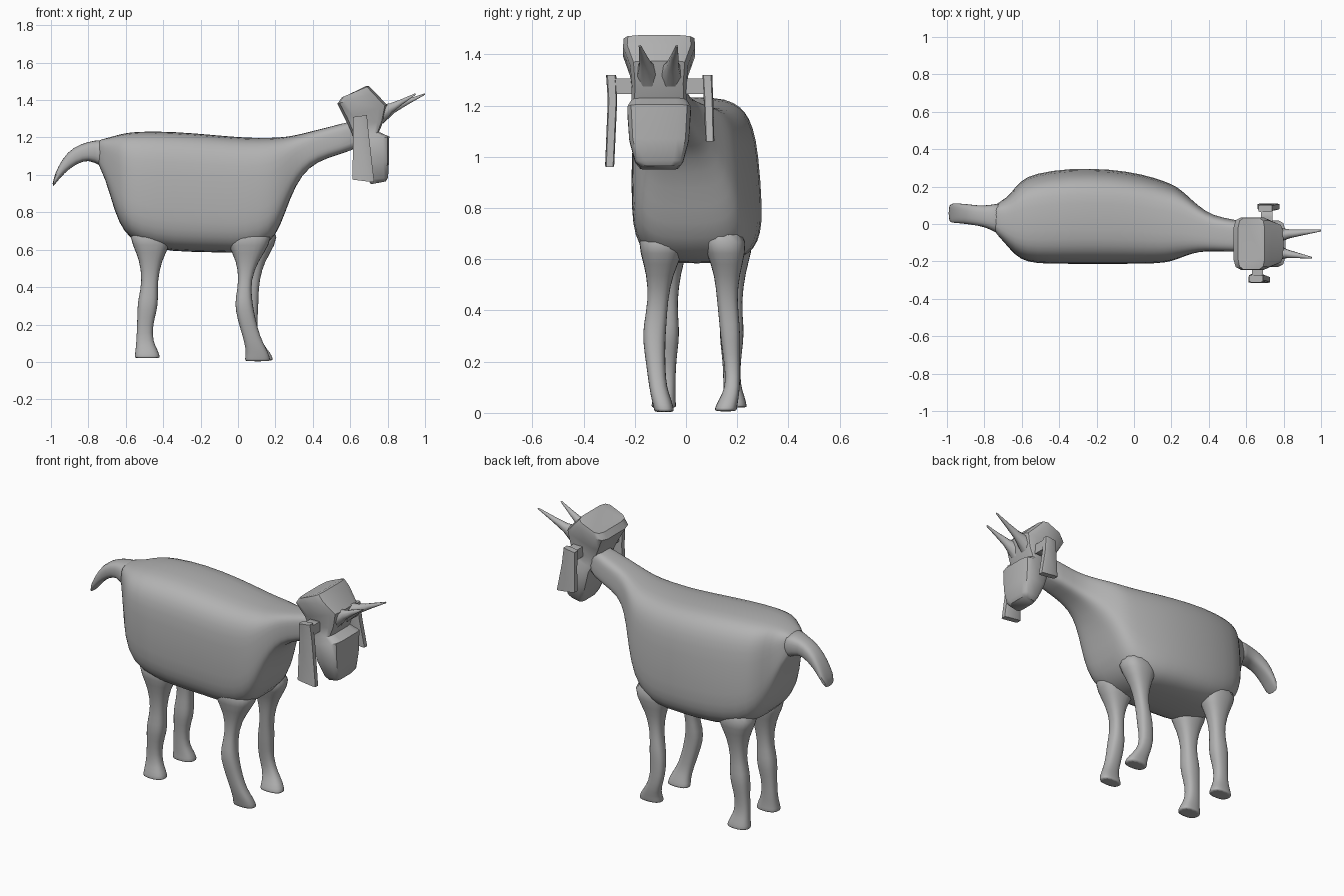
import bpy, bmesh, math
from mathutils import Vector

grey = bpy.data.materials.new("grey coat")
grey.diffuse_color = (0.45, 0.45, 0.45, 1)


def loft(name, rings, n=16, power=2.0, subdiv=1, lean=0.0, angle=60):
    """Skin rings given as two xz edge points plus a y range: (ax, az, bx, bz, y0, y1)."""
    bm = bmesh.new()
    loops = []
    for ax, az, bx, bz, y0, y1 in rings:
        loop = []
        for i in range(n):
            t = 2 * math.pi * (i + 0.5) / n
            c, s = math.cos(t), math.sin(t)
            u = math.copysign(abs(c) ** (2 / power), c)
            v = math.copysign(abs(s) ** (2 / power), s)
            y = (y0 + y1) / 2 + v * (y1 - y0) / 2
            if v > 0:  # one flank may lean inwards towards the top
                y -= lean * (y1 - y0) * (u + 1) / 2 * v
            loop.append(bm.verts.new(((ax + bx) / 2 + u * (bx - ax) / 2, y,
                                      (az + bz) / 2 + u * (bz - az) / 2)))
        loops.append(loop)
    for a, b in zip(loops, loops[1:]):
        for i in range(n):
            j = (i + 1) % n
            bm.faces.new((a[i], a[j], b[j], b[i]))
    bm.faces.new(loops[0])
    bm.faces.new(loops[-1])
    bmesh.ops.recalc_face_normals(bm, faces=bm.faces)
    me = bpy.data.meshes.new(name)
    bm.to_mesh(me)
    bm.free()
    me.materials.append(grey)
    ob = bpy.data.objects.new(name, me)
    bpy.context.collection.objects.link(ob)
    if subdiv:
        m = ob.modifiers.new("smooth", 'SUBSURF')
        m.levels = m.render_levels = subdiv
    bpy.ops.object.select_all(action='DESELECT')
    ob.select_set(True)
    bpy.context.view_layer.objects.active = ob
    bpy.ops.object.shade_smooth_by_angle(angle=math.radians(angle))
    return ob


# Trunk and neck: x, bottom, top, y range
trunk = [
    (-0.76, 1.07, 1.185, -0.03, 0.10), (-0.71, 0.99, 1.195, -0.08, 0.13),
    (-0.66, 0.80, 1.21, -0.14, 0.17), (-0.61, 0.69, 1.225, -0.19, 0.25),
    (-0.53, 0.62, 1.235, -0.215, 0.29), (-0.35, 0.585, 1.235, -0.215, 0.32),
    (-0.12, 0.585, 1.215, -0.215, 0.315), (0.05, 0.575, 1.20, -0.215, 0.285),
    (0.17, 0.625, 1.20, -0.21, 0.245), (0.23, 0.73, 1.203, -0.19, 0.215),
    (0.28, 0.88, 1.208, -0.17, 0.17), (0.34, 1.00, 1.22, -0.15, 0.11),
    (0.42, 1.07, 1.24, -0.145, 0.05), (0.54, 1.11, 1.27, -0.15, 0.03),
    (0.68, 1.15, 1.31, -0.15, 0.00)]
loft("body", [(x, z0, x, z1, y0, y1) for x, z0, z1, y0, y1 in trunk],
     n=20, power=3.6, lean=0.09)

# Drooping tail
loft("tail", [
    (-1.00, 0.92, -0.985, 0.985, 0.005, 0.11), (-0.955, 0.98, -0.965, 1.04, 0.005, 0.112),
    (-0.90, 1.035, -0.915, 1.125, 0.00, 0.11), (-0.83, 1.075, -0.84, 1.168, -0.01, 0.10),
    (-0.77, 1.075, -0.77, 1.185, -0.025, 0.10), (-0.68, 1.00, -0.68, 1.20, -0.09, 0.13)],
    n=12, power=3)


# Legs: height, x range, y range per ring
def leg(name, rows):
    loft(name, [(x0, z, x1, z, y0, y1) for z, x0, x1, y0, y1 in rows], n=12, power=2.6)


def hind_leg(name, outer, inner, side):
    # inner and outer are y limits at the shank; side points outwards
    def ys(grow, shift=0.0):
        return sorted((outer + side * (grow + shift), inner - side * (grow - shift)))
    leg(name, [
        (0.72, -0.60, -0.34, *ys(0.05)), (0.62, -0.565, -0.36, *ys(0.035)),
        (0.55, -0.53, -0.405, *ys(0.012)), (0.43, -0.512, -0.43, *ys(-0.005)),
        (0.34, -0.535, -0.425, *ys(0.005)), (0.28, -0.54, -0.43, *ys(0.004)),
        (0.20, -0.54, -0.455, *ys(-0.008)), (0.11, -0.545, -0.455, *ys(-0.01)),
        (0.06, -0.55, -0.425, *ys(0.0, 0.01)), (0.025, -0.555, -0.415, *ys(0.005, 0.012)),
        (0.02, -0.555, -0.415, *ys(0.005, 0.012))])


hind_leg("right_hind_leg", -0.12, -0.03, -1)
hind_leg("left_hind_leg", 0.222, 0.135, 1)
leg("right_front_leg", [
    (0.72, -0.10, 0.20, -0.20, 0.02), (0.62, -0.055, 0.17, -0.18, -0.01),
    (0.54, -0.01, 0.11, -0.155, -0.05), (0.44, 0.005, 0.07, -0.148, -0.07),
    (0.34, -0.015, 0.075, -0.168, -0.075), (0.28, -0.017, 0.085, -0.17, -0.08),
    (0.18, 0.01, 0.105, -0.155, -0.08), (0.10, 0.035, 0.135, -0.145, -0.075),
    (0.05, 0.04, 0.165, -0.135, -0.055), (0.01, 0.035, 0.175, -0.125, -0.045),
    (0.003, 0.035, 0.175, -0.125, -0.045)])
leg("left_front_leg", [
    (0.72, -0.04, 0.23, 0.04, 0.24), (0.62, 0.00, 0.20, 0.08, 0.235),
    (0.54, 0.03, 0.145, 0.11, 0.21), (0.44, 0.045, 0.115, 0.12, 0.20),
    (0.34, 0.025, 0.11, 0.13, 0.212), (0.28, 0.015, 0.11, 0.135, 0.212),
    (0.18, 0.015, 0.10, 0.15, 0.212), (0.10, 0.04, 0.13, 0.155, 0.212),
    (0.05, 0.05, 0.175, 0.125, 0.205), (0.015, 0.045, 0.19, 0.11, 0.20),
    (0.005, 0.045, 0.19, 0.11, 0.20)])

# Head: flared crown, narrow eye line, square muzzle
MID = -0.105
head = [
    (0.575, 1.42, 0.685, 1.475, 0.125), (0.555, 1.415, 0.70, 1.475, 0.14),
    (0.53, 1.38, 0.735, 1.44, 0.143), (0.57, 1.30, 0.80, 1.375, 0.115),
    (0.60, 1.24, 0.78, 1.29, 0.108), (0.62, 1.19, 0.755, 1.23, 0.11),
    (0.63, 1.16, 0.81, 1.205, 0.126), (0.66, 1.06, 0.808, 1.07, 0.118),
    (0.695, 0.975, 0.803, 0.985, 0.095), (0.71, 0.95, 0.79, 0.965, 0.075)]
loft("head", [(a, b, c, d, MID - w, MID + w) for a, b, c, d, w in head],
     n=12, power=5, subdiv=0, angle=40)

# Horns: each sweeps forward from the brow to a thin tip
for name, side, tip_x, tip_y in (("left_horn", 1, 1.0, -0.035), ("right_horn", -1, 0.95, -0.18)):
    base = MID + side * 0.045
    rings = []
    for f, h, w in ((0, 0.055, 0.045), (0.3, 0.026, 0.025), (0.6, 0.015, 0.016), (1, 0.004, 0.005)):
        x = 0.76 + (tip_x - 0.76) * f
        y = base + (tip_y - base) * f
        z = 1.325 + 0.108 * f
        rings.append((x + h * 0.3, z - h, x - h * 0.3, z + h, y - w, y + w))
    loft(name, rings, n=8, subdiv=0, angle=50)

# Ears: a short stalk out from the skull, then a hanging flap
for name, side, x, out, low in (("left_ear", 1, 0.665, 0.085, 1.06), ("right_ear", -1, 0.615, -0.29, 0.96)):
    root = MID + side * 0.09
    stalk = loft(name + "_stalk", [
        (x + 0.02, 1.26, x + 0.06, 1.30, root - 0.01, root + 0.01),
        (x + 0.02, 1.24, x + 0.06, 1.31, out - side * 0.03 - 0.01, out - side * 0.03 + 0.01),
        (x + 0.02, 1.25, x + 0.06, 1.31, out - 0.01, out + 0.01)],
        n=4, subdiv=0, angle=30)
    # Square the stalk between skull and flap
    y_a, y_b = sorted((root, out))
    ring = [(x + 0.015, -1), (x + 0.075, 1)]
    for k, v in enumerate(stalk.data.vertices):
        r, i = divmod(k, 4)
        v.co = Vector((x + (0.015, 0.075, 0.075, 0.015)[i], root + (out - root) * r / 2,
                       1.245 + 0.06 * (i > 1)))
    loft(name, [
        (x, 1.31, x + 0.075, 1.32, out - 0.022, out + 0.018),
        (x, 1.22, x + 0.085, 1.22, out - 0.016, out + 0.022),
        (x - 0.005, low + 0.015, x + 0.115, low, out - 0.018 + side * 0.008, out + 0.018 + side * 0.008)],
        n=8, power=6, subdiv=0, angle=35)
